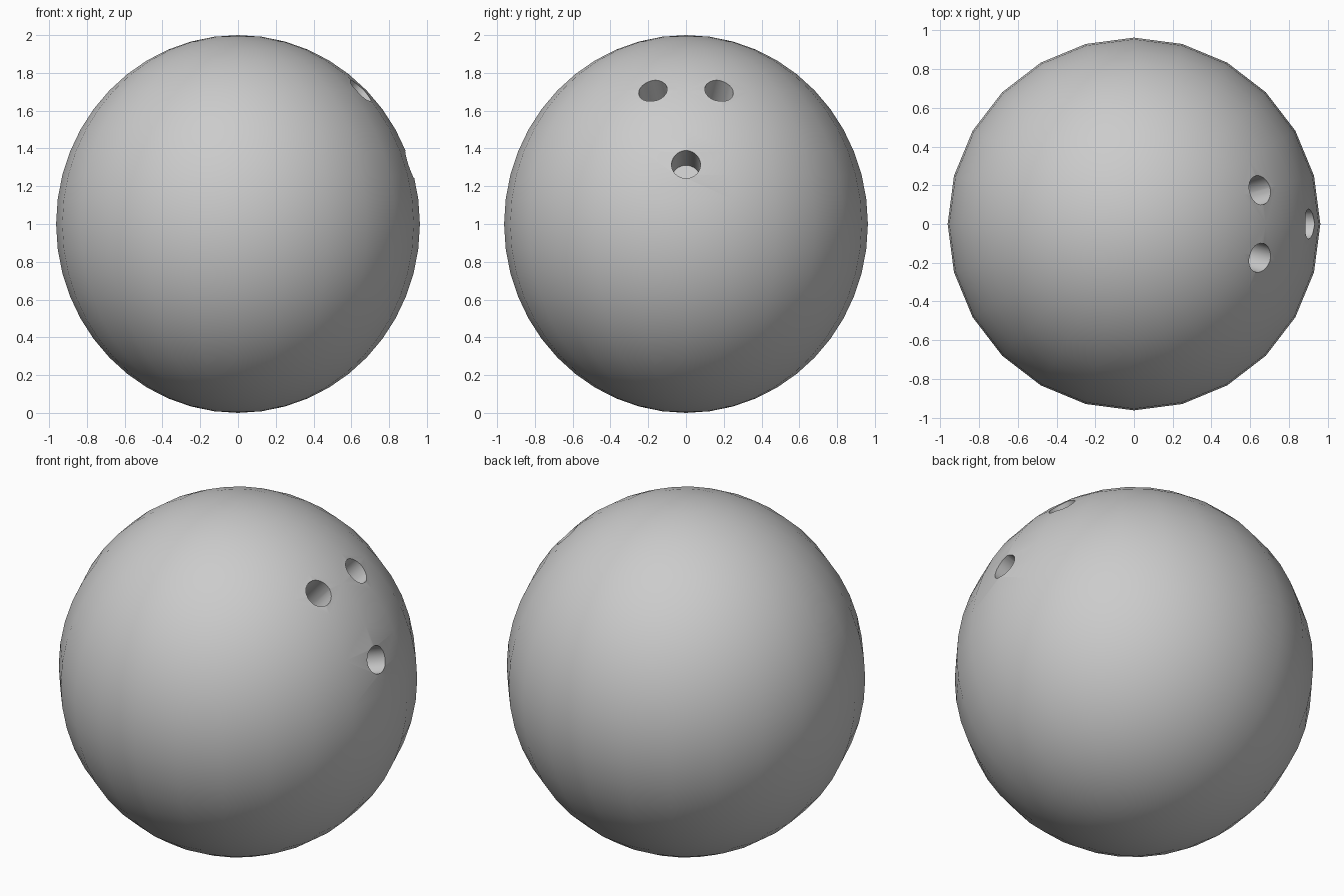
import bpy, bmesh, math
from mathutils import Vector

if "Cube" in bpy.data.objects:
    bpy.data.objects.remove(bpy.data.objects["Cube"])

CENTRE = Vector((0, 0, 1))

# ball body: slightly tall sphere
bpy.ops.mesh.primitive_uv_sphere_add(segments=24, ring_count=24, radius=1, location=CENTRE)
ball = bpy.context.object
ball.name = "ball"
ball.scale = (0.963, 0.963, 1)
bpy.ops.object.transform_apply(location=False, rotation=False, scale=True)


def drill(name, mouth, radius, depth):
    """Cut a round blind hole pointing at the ball centre."""
    mouth = Vector(mouth)
    axis = (mouth - CENTRE).normalized()
    outer = 0.15
    bpy.ops.mesh.primitive_cylinder_add(
        vertices=24, radius=radius, depth=depth + outer,
        location=mouth + axis * (outer - depth) / 2,
        rotation=axis.to_track_quat('Z', 'Y').to_euler())
    cutter = bpy.context.object
    cutter.name = name
    cutter.hide_render = True
    bpy.context.view_layer.objects.active = ball
    mod = ball.modifiers.new(name, 'BOOLEAN')
    mod.operation = 'DIFFERENCE'
    mod.solver = 'EXACT'
    mod.object = cutter
    bpy.ops.object.modifier_apply(modifier=mod.name)
    bpy.data.objects.remove(cutter)


# two finger holes and the thumb hole
for side in (-1, 1):
    drill("finger_hole", (0.65, side * 0.175, 1.705), 0.077, 0.25)
drill("thumb_hole", (0.92, 0, 1.32), 0.077, 0.25)

# smooth shell with crisp hole rims
bpy.ops.object.select_all(action='DESELECT')
ball.select_set(True)
bpy.context.view_layer.objects.active = ball
bpy.ops.object.shade_smooth_by_angle(angle=math.radians(35))
